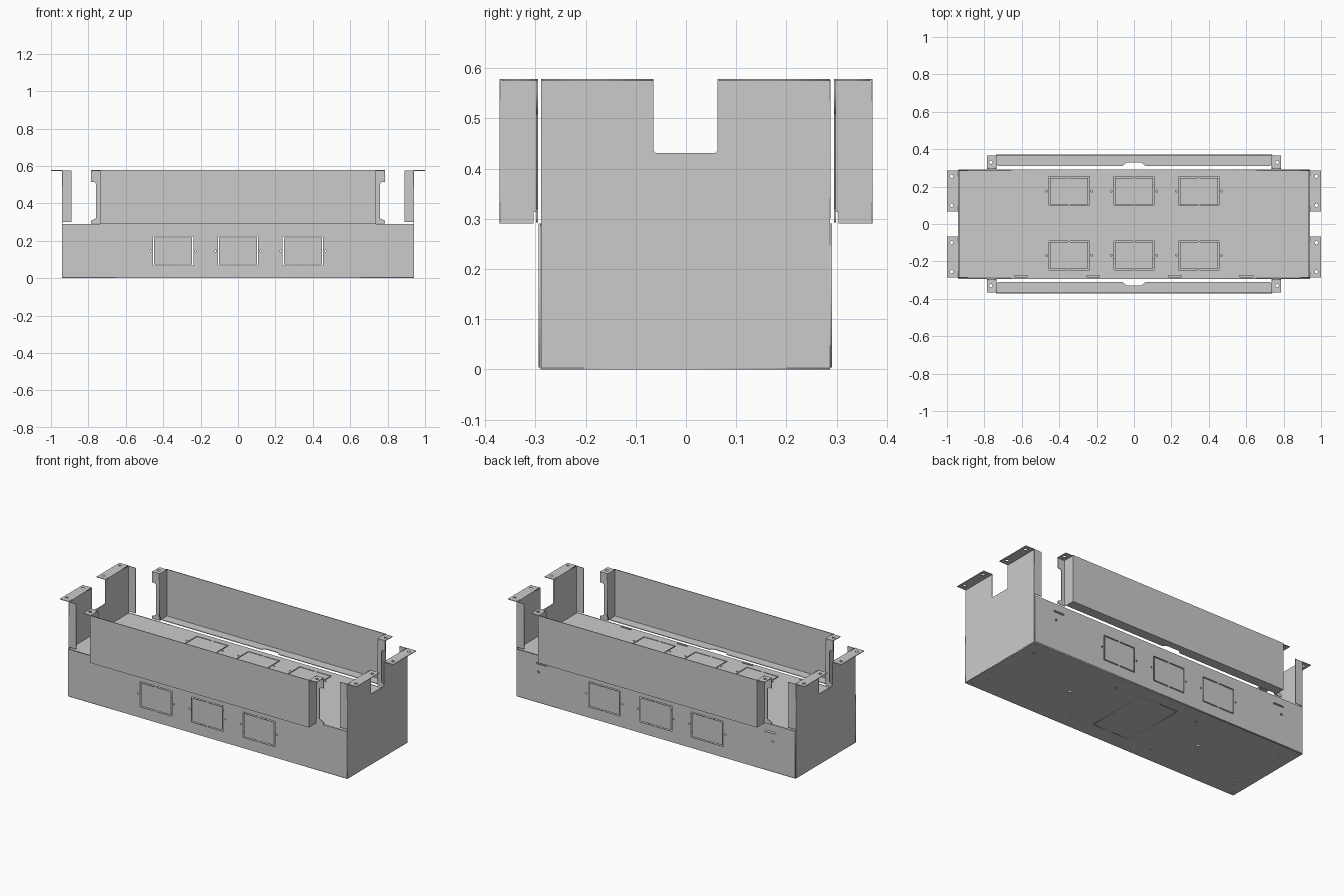
import bpy, bmesh, math
from mathutils import Matrix

if "Cube" in bpy.data.objects:
    bpy.data.objects.remove(bpy.data.objects["Cube"])

T = 0.004  # sheet thickness
AXES = {'XY': ((1, 0, 0), (0, 1, 0), (0, 0, 1)),
        'XZ': ((1, 0, 0), (0, 0, 1), (0, -1, 0)),
        'YZ': ((0, 1, 0), (0, 0, 1), (1, 0, 0))}


def rect(a0, b0, a1, b1):
    return [(a0, b0), (a1, b0), (a1, b1), (a0, b1)]


def circle(a, b, r, n=12):
    return [(a + r * math.cos(2 * math.pi * i / n), b + r * math.sin(2 * math.pi * i / n)) for i in range(n)]


def flip(pts, su, sv=1):
    return [(su * a, sv * b) for a, b in pts]


def knockout(a, b, w, h, s=0.006, tab=0.006):
    """Two bracket-shaped slots around a push-out panel, joined by small tabs."""
    half = [(tab, h), (w, h), (w, -h), (tab, -h), (tab, -h + s), (w - s, -h + s), (w - s, h - s), (tab, h - s)]
    return [[(a + k * u, b + v) for u, v in half] for k in (1, -1)]


def window(a, b):
    """Push-out window with a small screw hole on each side."""
    return knockout(a, b, 0.108, 0.077) + [circle(a + k * 0.121, b, 0.005, 8) for k in (1, -1)]


def plate(name, plane, pos, outline, holes=()):
    """Flat sheet with holes; pos is the mid-plane coordinate on the normal axis."""
    cu = bpy.data.curves.new(name, 'CURVE')
    cu.dimensions = '2D'
    cu.fill_mode = 'BOTH'
    cu.extrude = T / 2
    for loop in [outline, *holes]:
        sp = cu.splines.new('POLY')
        sp.points.add(len(loop) - 1)
        for p, (a, b) in zip(sp.points, loop):
            p.co = (a, b, 0, 1)
        sp.use_cyclic_u = True
    tmp = bpy.data.objects.new(name + "_outline", cu)
    bpy.context.collection.objects.link(tmp)
    dg = bpy.context.evaluated_depsgraph_get()
    me = bpy.data.meshes.new_from_object(tmp.evaluated_get(dg))
    bpy.data.objects.remove(tmp)
    u, v, w = AXES[plane]
    m = Matrix((u, v, w)).transposed().to_4x4()
    k = {'XY': 2, 'XZ': 1, 'YZ': 0}[plane]
    m[k][3] = pos
    me.transform(m)
    bm = bmesh.new()
    bm.from_mesh(me)
    bmesh.ops.remove_doubles(bm, verts=bm.verts, dist=1e-5)
    bmesh.ops.recalc_face_normals(bm, faces=bm.faces)
    bm.to_mesh(me)
    bm.free()
    me.name = name
    ob = bpy.data.objects.new(name, me)
    bpy.context.collection.objects.link(ob)
    return ob


WX = (-0.347, 0, 0.347)

# Box: front and back walls with three windows each
front_holes = [h for x in WX for h in window(x, 0.145)]
plate("front_wall", 'XZ', -0.292, rect(-0.94, 0.004, 0.94, 0.29), front_holes)
back_holes = [h for x in WX for h in window(x, 0.145)]
for s in (1, -1):
    back_holes += [rect(s * 0.77 - 0.035, 0.237, s * 0.77 + 0.035, 0.246), circle(s * 0.79, 0.19, 0.007)]
plate("back_wall", 'XZ', 0.289, rect(-0.94, 0.004, 0.94, 0.29), back_holes)

# Box: top plate with six windows and hook slots along the front edge
top_holes = [h for x in WX for y in (-0.168, 0.176) for h in window(x, y)]
top_holes += [rect(x - 0.035, -0.284, x + 0.035, -0.275) for x in (-0.605, -0.22, 0.22, 0.6)]
plate("top_plate", 'XY', 0.288, rect(-0.935, -0.29, 0.935, 0.287), top_holes)

# Box: bottom plate with central hatch and mounting holes
bottom_holes = knockout(0, 0.01, 0.13, 0.2, 0.004)
for x in (-0.86, -0.28, 0.28, 0.86):
    bottom_holes += [circle(x, y, 0.007) for y in (-0.19, 0.19)]
bottom_holes += [circle(s * 0.45, 0, 0.012) for s in (1, -1)]
bottom_holes += [circle(s * 0.91, t * 0.265, 0.006) for s in (1, -1) for t in (1, -1)]
plate("bottom_plate", 'XY', 0.002, rect(-0.94, -0.29, 0.94, 0.287), bottom_holes)

# End plates: tall, notched in the middle, with folded flanges
end_outline = [(-0.289, 0.003), (0.287, 0.003), (0.287, 0.578), (0.063, 0.578), (0.063, 0.436), (0.058, 0.431),
               (-0.060, 0.431), (-0.065, 0.436), (-0.065, 0.578), (-0.289, 0.578)]
for s, side in ((1, "right"), (-1, "left")):
    plate(side + "_end_plate", 'YZ', s * 0.939, end_outline)
    for t, end in ((1, "back"), (-1, "front")):
        # outward mounting flange at the top
        plate(f"{side}_{end}_top_flange", 'XY', 0.576,
              flip([(0.937, 0.066), (1.0, 0.066), (1.0, 0.287), (0.937, 0.287)], s, t),
              [circle(s * 0.975, t * 0.1, 0.009), circle(s * 0.975, t * 0.255, 0.009)])
        # inward stiffening flange along the vertical edge
        plate(f"{side}_{end}_edge_flange", 'XZ', t * 0.286, flip(rect(0.89, 0.3, 0.94, 0.576), s))

# Upper side channels, front and back
for t, end in ((1, "back"), (-1, "front")):
    plate(end + "_channel_panel", 'XZ', t * 0.369, rect(-0.738, 0.29, 0.738, 0.578))
    # bottom lip with a relief notch in the middle
    lip = [(-0.735, 0.37), (0.735, 0.37), (0.735, 0.318), (0.728, 0.311), (0.06, 0.311), (0.04, 0.328),
           (-0.04, 0.328), (-0.06, 0.311), (-0.728, 0.311), (-0.735, 0.318)]
    plate(end + "_channel_lip", 'XY', 0.292, flip(lip, 1, t))
    for s, side in ((1, "right"), (-1, "left")):
        # return wall
        wall = [(0.37, 0.29), (0.37, 0.578), (0.295, 0.578), (0.295, 0.315), (0.304, 0.313), (0.304, 0.29)]
        plate(f"{end}_{side}_channel_return", 'YZ', s * 0.737, flip(wall, t))
        # necked mounting ear
        ear = [(0.735, 0.31), (0.76, 0.318), (0.76, 0.505), (0.768, 0.513), (0.785, 0.513), (0.785, 0.578),
               (0.735, 0.578)]
        plate(f"{end}_{side}_channel_ear", 'XZ', t * 0.297, flip(ear, s))
        foot = [(0.735, 0.292), (0.785, 0.292), (0.785, 0.308), (0.76, 0.32), (0.735, 0.32)]
        plate(f"{end}_{side}_channel_foot", 'XZ', t * 0.297, flip(foot, s))
        # top tab with a screw hole
        plate(f"{end}_{side}_channel_tab", 'XY', 0.576, flip(rect(0.737, 0.296, 0.786, 0.366), s, t),
              [circle(s * 0.765, t * 0.33, 0.009)])
